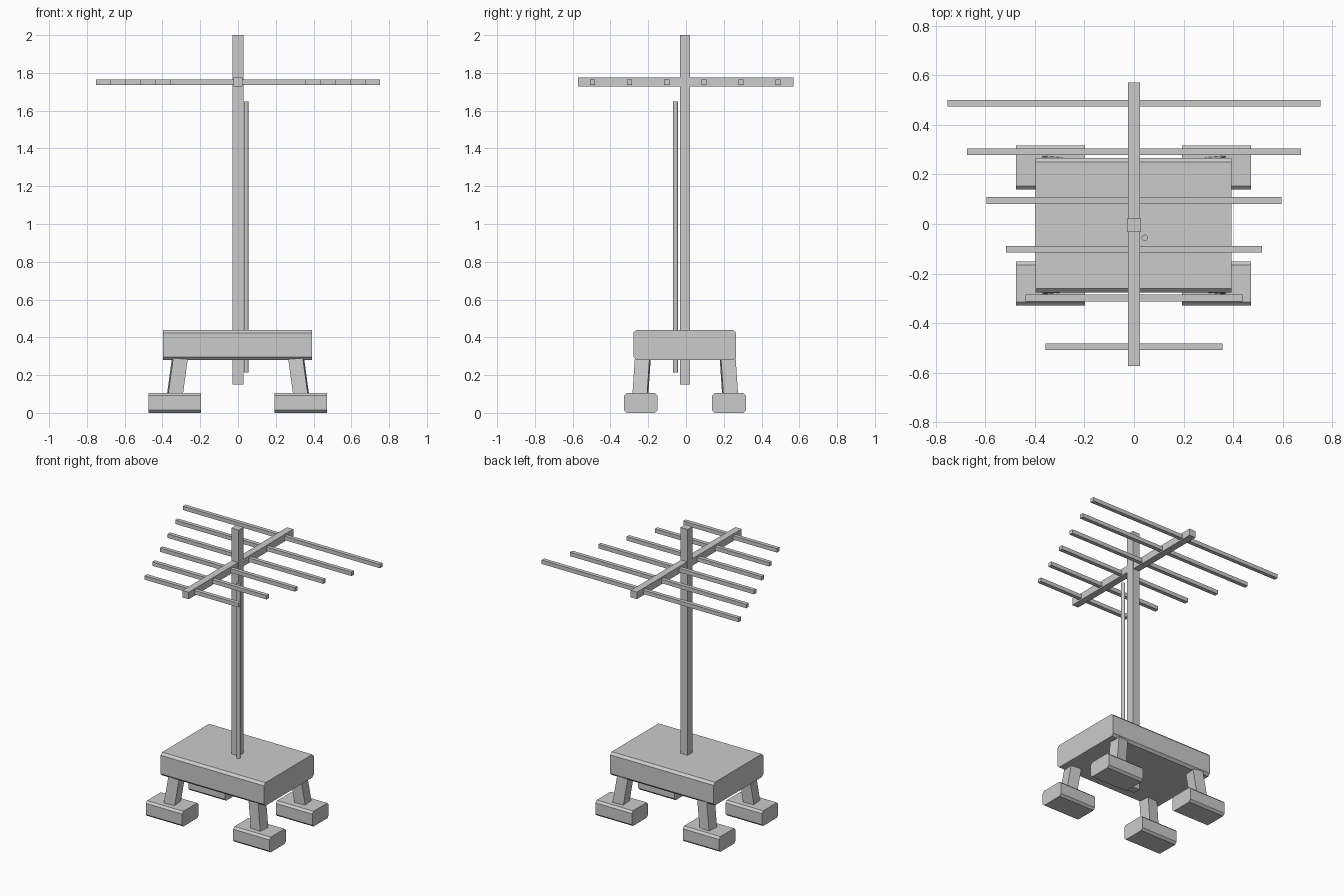
import bpy
import bmesh
from math import radians
from mathutils import Matrix, Vector

cube = bpy.data.objects.get("Cube")
if cube:
    bpy.data.objects.remove(cube, do_unlink=True)

# One plain grey for everything
grey = bpy.data.materials.new("plain grey")
grey.use_nodes = True
colour = (0.6, 0.6, 0.6, 1)
grey.diffuse_color = colour
grey.node_tree.nodes["Principled BSDF"].inputs["Base Color"].default_value = colour


def finish(name, bm):
    bmesh.ops.recalc_face_normals(bm, faces=bm.faces)
    mesh = bpy.data.meshes.new(name)
    bm.to_mesh(mesh)
    bm.free()
    mesh.materials.append(grey)
    obj = bpy.data.objects.new(name, mesh)
    bpy.context.collection.objects.link(obj)
    return obj


def box(name, low, high, chamfer=0):
    """Box between two corners, with its lengthwise (x) edges chamfered."""
    low, high = Vector(low), Vector(high)
    bm = bmesh.new()
    bmesh.ops.create_cube(bm, size=1)
    bmesh.ops.scale(bm, vec=high - low, verts=bm.verts)
    bmesh.ops.translate(bm, vec=(low + high) / 2, verts=bm.verts)
    if chamfer:
        long_edges = [e for e in bm.edges
                      if abs(e.verts[0].co.x - e.verts[1].co.x) > 0.01]
        bmesh.ops.bevel(bm, geom=long_edges, offset=chamfer, segments=1,
                        affect='EDGES', profile=0.5)
    return finish(name, bm)


def leg(name, top, bottom, width, yaw):
    """Splayed square leg, sheared from its top to its bottom centre."""
    top, bottom = Vector(top), Vector(bottom)
    bm = bmesh.new()
    bmesh.ops.create_cube(bm, size=1)
    bmesh.ops.scale(bm, vec=(width, width, 0), verts=[])
    turn = Matrix.Rotation(yaw, 3, 'Z')
    for v in bm.verts:
        centre = top if v.co.z > 0 else bottom
        v.co = centre + turn @ Vector((v.co.x * width, v.co.y * width, 0))
    return finish(name, bm)


# Base block
box("base_block", (-0.397, -0.277, 0.28), (0.393, 0.266, 0.44), 0.016)

# Legs and feet at the four corners
for side, sx in (("left", 1), ("right", -1)):
    for end, sy in (("front", -1), ("back", 1)):
        leg(f"{end}_{side}_leg",
            (sx * 0.302, sy * 0.222 - 0.004, 0.33),
            (sx * 0.335, sy * 0.238 - 0.004, 0.09), 0.078, radians(5 * sx * sy))
        x, y = sx * 0.334 - 0.002, sy * 0.2335 - 0.006
        box(f"{end}_{side}_foot", (x - 0.139, y - 0.089, 0),
            (x + 0.139, y + 0.089, 0.105), 0.014)

# Mast and boom
box("mast", (-0.028, -0.033, 0.15), (0.028, 0.022, 2.0))
box("boom", (-0.024, -0.573, 1.728), (0.024, 0.57, 1.776))

# Cross bars, longer toward the back
for i in range(6):
    y = -0.495 + 0.1965 * i
    half = 0.358 + 0.079 * i
    box(f"cross_bar_{i + 1}", (-half, y - 0.0135, 1.737),
        (half, y + 0.0135, 1.764))

# Thin cable beside the mast
bm = bmesh.new()
bmesh.ops.create_cone(bm, cap_ends=True, segments=12, radius1=0.0125,
                      radius2=0.0125, depth=1.435,
                      matrix=Matrix.Translation((0.043, -0.055, 0.932)))
finish("cable", bm)
